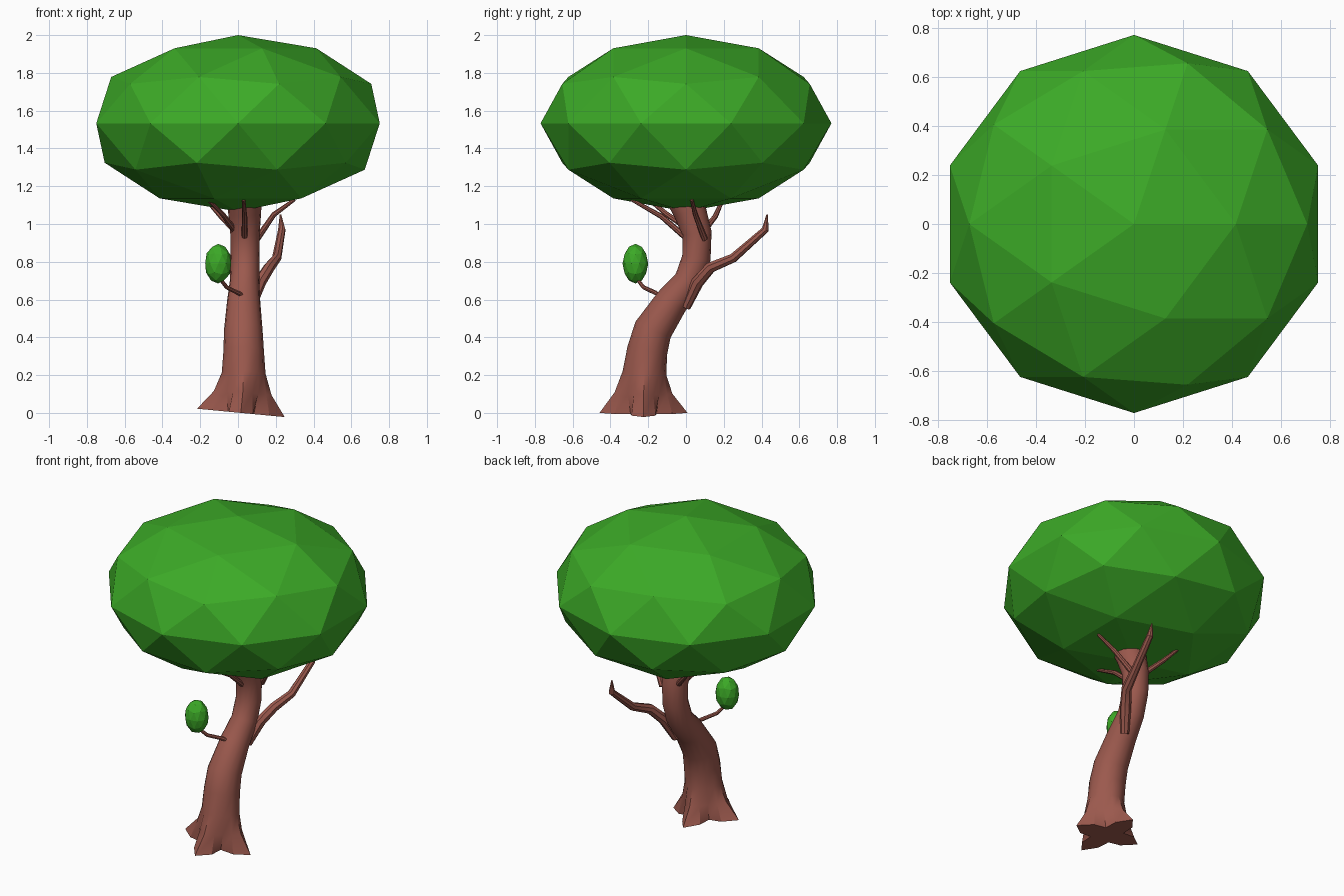
import bpy, bmesh
from math import cos, sin, pi, radians
from mathutils import Vector, Quaternion

if "Cube" in bpy.data.objects:
    bpy.data.objects.remove(bpy.data.objects["Cube"])


def material(name, rgb):
    m = bpy.data.materials.new(name)
    m.diffuse_color = (*rgb, 1)
    m.use_nodes = True
    m.node_tree.nodes["Principled BSDF"].inputs["Base Color"].default_value = m.diffuse_color
    return m


BARK = material("bark", (0.33, 0.10, 0.075))
LEAF = material("leaf", (0.045, 0.40, 0.02))


def tube(name, pts, sides):
    """Loft rings along a path; each point is x, y, z, radius[, four-lobe amount]."""
    bm = bmesh.new()
    path = [Vector(p[:3]) for p in pts]
    q, prev, rings = Quaternion(), Vector((0, 0, 1)), []
    for i, p in enumerate(pts):
        if i == 0:
            t = path[1] - path[0]
        elif i == len(pts) - 1:
            t = path[-1] - path[-2]
        else:
            t = (path[i + 1] - path[i]).normalized() + (path[i] - path[i - 1]).normalized()
        t.normalize()
        q = prev.rotation_difference(t) @ q
        prev = t
        lobe = p[4] if len(p) > 4 else 0
        ring = []
        for k in range(sides):
            a = 2 * pi * k / sides
            r = p[3] + lobe * cos(4 * a)
            ring.append(bm.verts.new(path[i] + q @ Vector((r * cos(a), r * sin(a), 0))))
        rings.append(ring)
    for a, b in zip(rings, rings[1:]):
        for k in range(sides):
            n = (k + 1) % sides
            bm.faces.new((a[k], a[n], b[n], b[k]))
    bm.faces.new(rings[0][::-1])
    bm.faces.new(rings[-1])
    me = bpy.data.meshes.new(name)
    bm.to_mesh(me)
    bm.free()
    me.materials.append(BARK)
    ob = bpy.data.objects.new(name, me)
    bpy.context.collection.objects.link(ob)
    bpy.ops.object.select_all(action='DESELECT')
    ob.select_set(True)
    bpy.context.view_layer.objects.active = ob
    bpy.ops.object.shade_smooth_by_angle(angle=radians(30))
    return ob


def foliage(name, loc, scale):
    bpy.ops.mesh.primitive_ico_sphere_add(subdivisions=2, radius=1, location=loc)
    ob = bpy.context.object
    ob.name = name
    ob.scale = scale
    ob.data.materials.append(LEAF)


# leaf masses
foliage("canopy", (0, 0, 1.533), (0.789, 0.77, 0.467))
foliage("small_leaf_cluster", (-0.105, -0.268, 0.79), (0.072, 0.068, 0.105))

# S-curved trunk with four flared roots
tube("trunk", [
    (0.015, -0.225, 0.00, 0.165, 0.068),
    (0.025, -0.225, 0.105, 0.135, 0.018),
    (0.03, -0.22, 0.21, 0.112, 0.004),
    (0.03, -0.205, 0.33, 0.107),
    (0.028, -0.175, 0.44, 0.102),
    (0.03, -0.075, 0.59, 0.088),
    (0.035, 0.015, 0.70, 0.078),
    (0.037, 0.055, 0.82, 0.076),
    (0.037, 0.058, 0.95, 0.078),
    (0.035, 0.02, 1.07, 0.088),
    (0.035, -0.02, 1.15, 0.09)], 16)

# large bare limb at the back
tube("main_branch", [
    (0.07, 0.00, 0.56, 0.025), (0.115, 0.06, 0.69, 0.033),
    (0.165, 0.13, 0.77, 0.03), (0.205, 0.25, 0.82, 0.025),
    (0.232, 0.42, 0.97, 0.02), (0.225, 0.43, 1.05, 0.004)], 8)

# thin branch carrying the small leaf cluster
tube("leaf_branch", [
    (0.06, -0.12, 0.605, 0.008), (0.0, -0.16, 0.635, 0.012),
    (-0.06, -0.225, 0.665, 0.011), (-0.095, -0.26, 0.71, 0.009)], 8)

# twigs fanning out under the canopy
twigs = {
    "front": [(0.035, 0.02, 0.91), (0.035, -0.13, 1.04), (0.03, -0.29, 1.13)],
    "front_left": [(-0.02, 0.02, 0.97), (-0.08, -0.10, 1.05), (-0.17, -0.21, 1.14)],
    "left": [(-0.02, 0.10, 0.97), (-0.09, 0.155, 1.04), (-0.18, 0.20, 1.14)],
    "right": [(0.10, 0.10, 0.92), (0.19, 0.05, 1.05), (0.30, 0.03, 1.13)],
}
for side, pts in twigs.items():
    tube("twig_" + side, [(*p, r) for p, r in zip(pts, (0.017, 0.014, 0.009))], 8)
